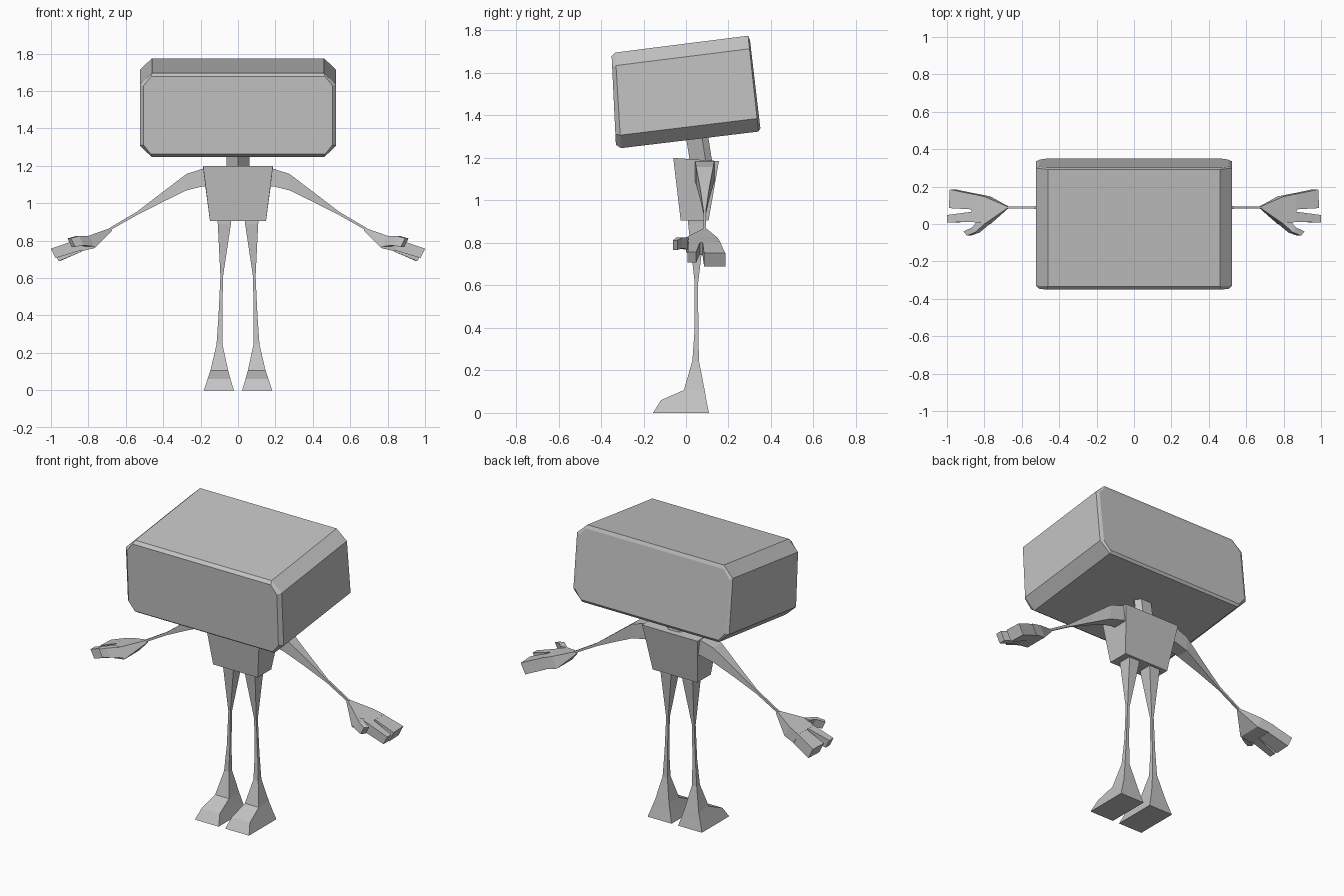
import bpy
import bmesh
from mathutils import Vector

cube = bpy.data.objects.get("Cube")
if cube:
    bpy.data.objects.remove(cube, do_unlink=True)

grey = bpy.data.materials.new("plain grey")
grey.use_nodes = True
grey.diffuse_color = (0.55, 0.55, 0.55, 1)
grey.node_tree.nodes["Principled BSDF"].inputs["Base Color"].default_value = grey.diffuse_color


def loft(name, rings, side=1):
    """Skin a list of equal-length point rings and cap both ends."""
    bm = bmesh.new()
    loops = [[bm.verts.new((x * side, y, z)) for x, y, z in ring] for ring in rings]
    n = len(loops[0])
    for a, b in zip(loops, loops[1:]):
        for i in range(n):
            j = (i + 1) % n
            bm.faces.new((a[i], a[j], b[j], b[i]))
    bm.faces.new(loops[0])
    bm.faces.new(loops[-1])
    bmesh.ops.recalc_face_normals(bm, faces=bm.faces)
    mesh = bpy.data.meshes.new(name)
    bm.to_mesh(mesh)
    bm.free()
    mesh.materials.append(grey)
    obj = bpy.data.objects.new(name, mesh)
    bpy.context.collection.objects.link(obj)
    return obj


def flat_ring(x0, x1, y0, y1, z, z_back=None):
    zb = z if z_back is None else z_back
    return [(x0, y0, z), (x1, y0, z), (x1, y1, zb), (x0, y1, zb)]


def arm_ring(x, z, half_y, half_z, y=0.088):
    return [(x, y - half_y, z - half_z), (x, y + half_y, z - half_z),
            (x, y + half_y, z + half_z), (x, y - half_y, z + half_z)]


def hand_ring(a, b, z, thick):
    """Upper edge from a to b, lower edge set back towards the wrist."""
    back = thick * 0.5
    return [(*a, z), (*b, z), (b[0] - back, b[1], z - thick), (a[0] - back, a[1], z - thick)]


def head_ring(top, bottom, half, cut, frac):
    """Octagon leaning between a top and a bottom (y, z) point."""
    t, b = Vector(top), Vector(bottom)
    outline = [(half - cut, 0), (half, frac), (half, 1 - frac), (half - cut, 1)]
    outline += [(-x, f) for x, f in reversed(outline)]
    return [(x, *t.lerp(b, f)) for x, f in outline]


# Head: tilted octagonal block with bevelled front and back
loft("head", [
    head_ring((-0.350, 1.678), (-0.330, 1.262), 0.505, 0.04, 0.12),
    head_ring((-0.333, 1.696), (-0.306, 1.246), 0.525, 0.065, 0.136),
    head_ring((0.292, 1.775), (0.341, 1.324), 0.525, 0.065, 0.136),
    head_ring((0.301, 1.755), (0.350, 1.340), 0.505, 0.04, 0.12),
])

# Neck: five-sided post leaning forward as it rises
neck = [(0, 0.02), (0.062, 0.095), (0.035, 0.125), (-0.035, 0.125), (-0.062, 0.095)]
loft("neck", [[(x, y - lean, z) for x, y in neck] for z, lean in ((1.17, 0), (1.33, 0.025))])

# Torso: block narrowing to the waist
loft("torso", [
    flat_ring(-0.187, 0.187, -0.06, 0.155, 1.2, 1.185),
    flat_ring(-0.15, 0.15, -0.025, 0.106, 0.905),
])

for side, word in ((1, "left"), (-1, "right")):
    # Arm: thick shoulder running down to a thin wrist
    loft(word + "_arm", [
        arm_ring(0.16, 1.137, 0.045, 0.047),
        arm_ring(0.19, 1.137, 0.045, 0.047),
        arm_ring(0.275, 1.113, 0.04, 0.044),
        arm_ring(0.40, 1.035, 0.022, 0.027),
        arm_ring(0.54, 0.946, 0.006, 0.009),
        arm_ring(0.69, 0.859, 0.006, 0.007),
    ], side)

    # Hand: flaring palm, broad finger, narrow finger and thumb
    loft(word + "_palm", [
        hand_ring((0.68, 0.083), (0.68, 0.095), 0.868, 0.014),
        hand_ring((0.80, 0.0), (0.80, 0.147), 0.826, 0.066),
        hand_ring((0.87, 0.012), (0.87, 0.162), 0.803, 0.06),
    ], side)
    loft(word + "_broad_finger", [
        hand_ring((0.865, 0.078), (0.865, 0.16), 0.804, 0.062),
        hand_ring((0.99, 0.085), (0.985, 0.185), 0.752, 0.062),
    ], side)
    loft(word + "_narrow_finger", [
        hand_ring((0.865, 0.012), (0.865, 0.066), 0.804, 0.055),
        hand_ring((1.0, 0.008), (1.0, 0.048), 0.757, 0.05),
    ], side)
    loft(word + "_thumb", [
        hand_ring((0.795, 0.004), (0.84, 0.012), 0.826, 0.058),
        hand_ring((0.85, -0.045), (0.865, -0.018), 0.825, 0.05),
        hand_ring((0.893, -0.062), (0.912, -0.04), 0.812, 0.045),
    ], side)

    # Leg: thin shin flaring into a wedge foot
    loft(word + "_leg", [
        flat_ring(0.036, 0.112, 0.01, 0.09, 0.93),
        flat_ring(0.038, 0.108, 0.01, 0.09, 0.89),
        flat_ring(0.080, 0.094, 0.041, 0.057, 0.61),
        flat_ring(0.084, 0.104, 0.041, 0.058, 0.40),
        flat_ring(0.083, 0.115, 0.030, 0.061, 0.245),
        flat_ring(0.053, 0.147, -0.01, 0.088, 0.107),
        flat_ring(0.040, 0.163, -0.118, 0.096, 0.06),
        flat_ring(0.022, 0.183, -0.155, 0.108, 0.0),
    ], side)
